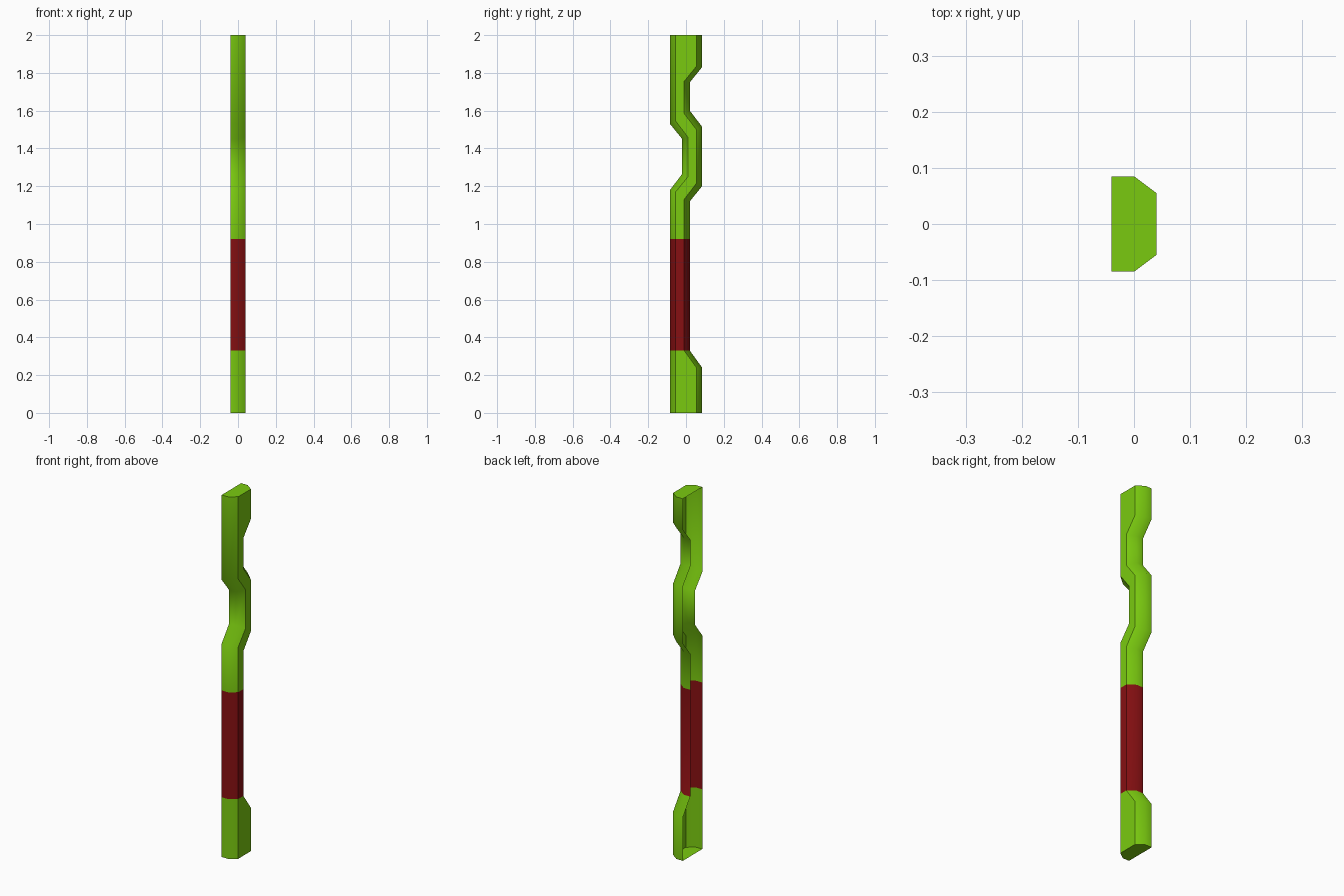
import bpy
import bmesh
import math

cube = bpy.data.objects.get("Cube")
if cube:
    bpy.data.objects.remove(cube, do_unlink=True)


def make_material(name, color):
    mat = bpy.data.materials.new(name)
    mat.use_nodes = True
    mat.diffuse_color = color
    mat.node_tree.nodes["Principled BSDF"].inputs["Base Color"].default_value = color
    return mat


green = make_material("lime green", (0.195, 0.59, 0.005, 1))
red = make_material("dark red", (0.24, 0.005, 0.006, 1))

HALF_X = 0.04
CHAMFER = 0.03
GRIP_LOW, GRIP_HIGH = 0.33, 0.92
FAR, NEAR = 0.085, 0.02

# Side outlines: distance from the middle plane, wall height, chamfer height
front_path = [
    (FAR, 0, 0), (FAR, GRIP_LOW, GRIP_LOW), (FAR, GRIP_HIGH, GRIP_HIGH),
    (FAR, 1.18, 1.17), (NEAR, 1.265, 1.25), (NEAR, 1.45, 1.46),
    (FAR, 1.53, 1.545), (FAR, 2, 2),
]
back_path = [
    (FAR, 0, 0), (FAR, 0.24, 0.24), (NEAR, GRIP_LOW, GRIP_LOW),
    (NEAR, GRIP_HIGH, GRIP_HIGH), (NEAR, 1.12, 1.13), (FAR, 1.20, 1.215),
    (FAR, 1.515, 1.50), (NEAR, 1.60, 1.585), (NEAR, 1.75, 1.755),
    (FAR, 1.83, 1.835), (FAR, 2, 2),
]

bm = bmesh.new()


def build_wall(path, side):
    """Flat wall plus chamfer strip following one outline."""
    rows = []
    for y, z, z_in in path:
        rows.append([
            bm.verts.new((-HALF_X, side * y, z)),
            bm.verts.new((0, side * y, z)),
            bm.verts.new((HALF_X, side * (y - CHAMFER), z_in)),
        ])
    for low, high in zip(rows, rows[1:]):
        for i in range(2):
            bm.faces.new((low[i], low[i + 1], high[i + 1], high[i]))
    return rows


front = build_wall(front_path, -1)
back = build_wall(back_path, 1)


def span(rows, low, high):
    return [r[2] for r in rows if low - 0.001 <= r[2].co.z <= high + 0.001]


# Broad outer face, divided at the grip band
for low, high in ((0, GRIP_LOW), (GRIP_LOW, GRIP_HIGH), (GRIP_HIGH, 2)):
    bm.faces.new(span(front, low, high) + span(back, low, high)[::-1])

# End caps; the remaining long side stays open
for end in (0, -1):
    bm.faces.new(front[end] + back[end][::-1])

bmesh.ops.recalc_face_normals(bm, faces=bm.faces[:])
bm.normal_update()
top_cap = max(bm.faces, key=lambda f: f.calc_center_median().z)
if top_cap.normal.z < 0:
    bmesh.ops.reverse_faces(bm, faces=bm.faces[:])

# Grip band colour by height
for face in bm.faces:
    heights = [v.co.z for v in face.verts]
    in_band = min(heights) > GRIP_LOW - 0.001 and max(heights) < GRIP_HIGH + 0.001
    face.material_index = 1 if in_band else 0

mesh = bpy.data.meshes.new("bent_channel_bar")
bm.to_mesh(mesh)
bm.free()
mesh.materials.append(green)
mesh.materials.append(red)
bar = bpy.data.objects.new("bent_channel_bar", mesh)
bpy.context.collection.objects.link(bar)

bpy.ops.object.select_all(action="DESELECT")
bar.select_set(True)
bpy.context.view_layer.objects.active = bar
bpy.ops.object.shade_smooth_by_angle(angle=math.radians(45))
